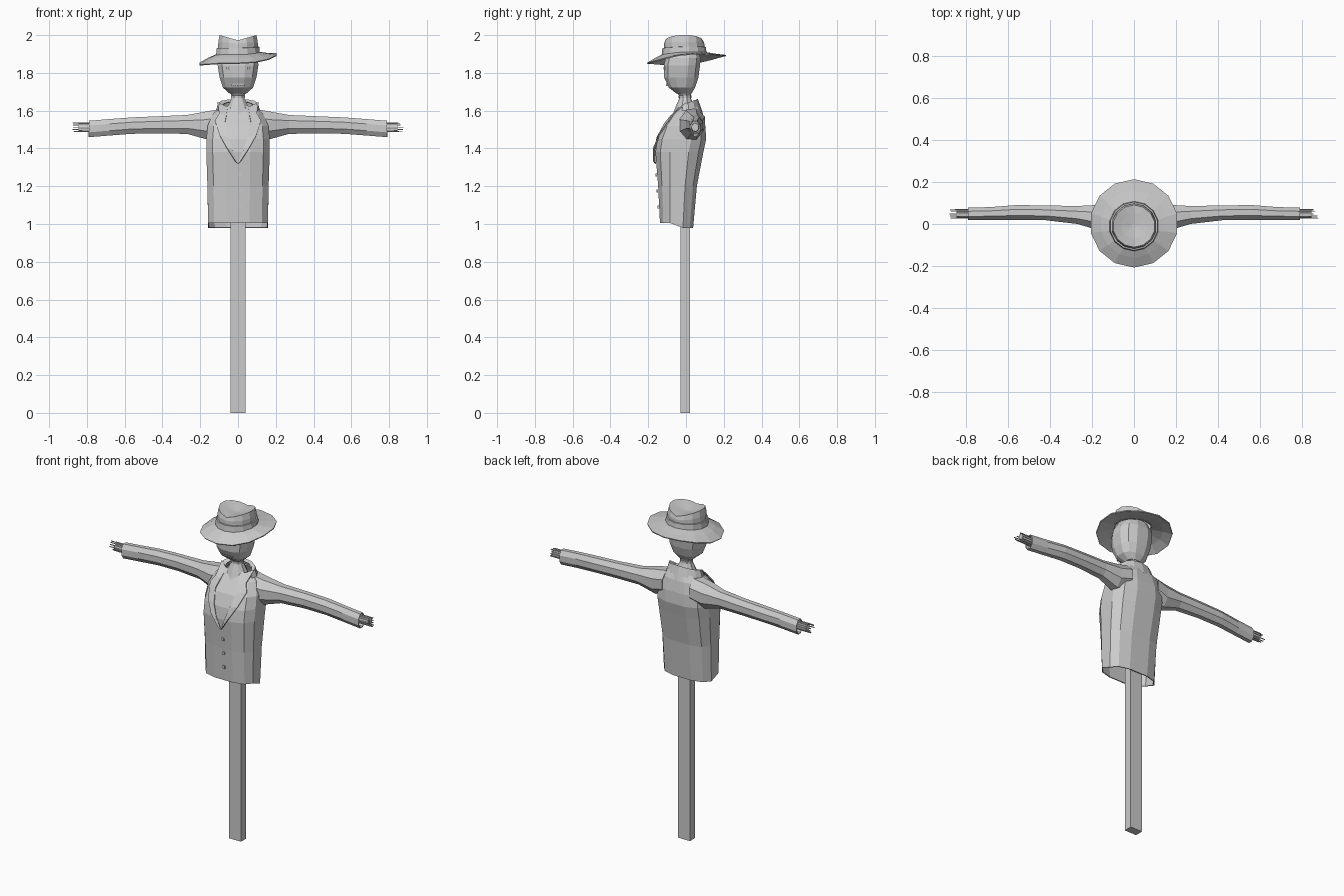
import bpy, bmesh, math, random
from mathutils import Vector
from mathutils.bvhtree import BVHTree

if "Cube" in bpy.data.objects:
    bpy.data.objects.remove(bpy.data.objects["Cube"])

random.seed(4)
grey = bpy.data.materials.new("plain grey")
grey.diffuse_color = (0.6, 0.6, 0.6, 1)
grey.use_nodes = True
grey.node_tree.nodes["Principled BSDF"].inputs["Base Color"].default_value = grey.diffuse_color


def finish(name, bm, thick=0):
    bmesh.ops.recalc_face_normals(bm, faces=bm.faces)
    me = bpy.data.meshes.new(name)
    bm.to_mesh(me)
    bm.free()
    me.materials.append(grey)
    ob = bpy.data.objects.new(name, me)
    bpy.context.collection.objects.link(ob)
    if thick:
        mod = ob.modifiers.new("thickness", 'SOLIDIFY')
        mod.thickness = thick
    return ob


def loft(rings, cap_start=False, cap_end=False, closed=True):
    """Bridge a list of point rings with quads."""
    bm = bmesh.new()
    vs = [[bm.verts.new(p) for p in r] for r in rings]
    n = len(vs[0])
    for a, b in zip(vs, vs[1:]):
        for i in range(n if closed else n - 1):
            j = (i + 1) % n
            bm.faces.new((a[i], a[j], b[j], b[i]))
    if cap_start:
        bm.faces.new(vs[0])
    if cap_end:
        bm.faces.new(vs[-1])
    return bm


def oval(n, hx, y0, y1, z, power=1.0, cx=0):
    """Horizontal rounded ring; power under 1 makes it boxier."""
    pts = []
    for i in range(n):
        a = 2 * math.pi * (i + 0.5) / n
        c, s = math.cos(a), math.sin(a)
        pts.append(Vector((cx + hx * math.copysign(abs(c) ** power, c),
                           (y0 + y1) / 2 + (y1 - y0) / 2 * math.copysign(abs(s) ** power, s), z)))
    return pts


def box(bm, centre, size):
    r = bmesh.ops.create_cube(bm, size=1)
    for v in r["verts"]:
        v.co = Vector(centre) + Vector([v.co[k] * size[k] for k in range(3)])


# Pole
bm = bmesh.new()
box(bm, (0, -0.005, 0.8), (0.08, 0.05, 1.6))
finish("pole", bm)

# Coat body: half width, front, back, height
body = [(0.162, -0.14, 0.04, 1.00), (0.166, -0.15, 0.06, 1.20), (0.172, -0.165, 0.095, 1.38),
        (0.172, -0.155, 0.11, 1.45), (0.165, -0.125, 0.105, 1.52), (0.135, -0.07, 0.09, 1.585),
        (0.085, -0.035, 0.07, 1.625)]
rings = [oval(12, hx, y0, y1, z, 0.72) for hx, y0, y1, z in body]
for p in rings[0]:  # uneven hem, lower at the back corners
    p.z += -0.02 if p.y > -0.05 and abs(p.x) > 0.06 else 0.005
bm = loft(rings, cap_end=True)
tree = BVHTree.FromBMesh(bm)
bm.faces.ensure_lookup_table()
top = max(bm.faces, key=lambda f: f.calc_center_median().z)
bmesh.ops.delete(bm, geom=[top], context='FACES_ONLY')
finish("coat_body", bm, 0.006)


def on_front(x, z, lift):
    """Point on the front of the coat, raised a little."""
    hit = tree.ray_cast(Vector((x, -1, z)), Vector((0, 1, 0)))[0]
    return Vector((x, (hit.y if hit else -0.03) - lift, z))


# Sleeves: x, centre y, centre z, half depth, half height
arm = [(0.09, 0.03, 1.54, 0.075, 0.075), (0.165, 0.03, 1.522, 0.066, 0.08),
       (0.27, 0.043, 1.527, 0.046, 0.054), (0.42, 0.053, 1.525, 0.038, 0.049),
       (0.56, 0.055, 1.521, 0.038, 0.047), (0.68, 0.05, 1.512, 0.033, 0.047),
       (0.79, 0.048, 1.503, 0.032, 0.047)]
for side, label in ((1, "left"), (-1, "right")):
    def tube(sections, n):
        return [[Vector((side * x, cy + ry * math.cos(a), cz + rz * math.sin(a)))
                 for a in [2 * math.pi * (i + 0.5) / n for i in range(n)]]
                for x, cy, cz, ry, rz in sections]
    finish(label + "_sleeve", loft(tube(arm, 8)), 0.005)

    # Straw hand: a bound bundle with loose stalks
    finish(label + "_hand", loft(tube([(0.70, 0.048, 1.51, 0.022, 0.024),
                                       (0.845, 0.048, 1.512, 0.02, 0.023)], 7), cap_end=True))
    bm = bmesh.new()
    for i in range(12):
        a = 2 * math.pi * i / 12
        length = random.uniform(0.09, 0.125)
        box(bm, (side * (0.755 + length / 2), 0.048 + 0.021 * math.cos(a), 1.512 + 0.024 * math.sin(a)),
            (length, 0.004, 0.004))
    finish(label + "_straw", bm)

    # Lapel laid on the coat front: inner x, outer x, height
    lapel = [(0.0, 0.012, 1.32), (0.028, 0.058, 1.39), (0.052, 0.098, 1.46),
             (0.07, 0.122, 1.535), (0.062, 0.10, 1.575)]
    rows = []
    for xi, xo, z in lapel:
        rows.append([on_front(side * xi, z, 0.008), on_front(side * xo, z + 0.012, 0.016)])
    rows.append([Vector((side * 0.055, -0.03, 1.62)), Vector((side * 0.108, 0.0, 1.645))])
    finish(label + "_lapel", loft(rows, closed=False), 0.006)

# Standing collar round the back of the neck
def collar_ring(hx, hy, z, rise):
    return [Vector((hx * math.cos(a), 0.005 + hy * math.sin(a), z + rise * math.sin(a)))
            for a in [math.pi * (-0.12 + 1.24 * i / 8) for i in range(9)]]
finish("collar", loft([collar_ring(0.125, 0.085, 1.575, 0.01), collar_ring(0.105, 0.058, 1.64, 0.022),
                       collar_ring(0.082, 0.045, 1.63, 0.02)], closed=False), 0.005)

# Front overlap and buttons
zs = [1.01, 1.1, 1.2, 1.3, 1.335]
finish("coat_overlap", loft([[on_front(-0.015, z, 0.004), on_front(0.025, z, 0.004)] for z in zs],
                            closed=False))
bm = bmesh.new()
for z in (1.09, 1.175, 1.26):
    box(bm, on_front(0.01, z, 0.006), (0.016, 0.008, 0.016))
finish("buttons", bm)

# Neck cloth, gathered under a tie
neck = [(0.075, -0.075, 0.06, 1.57), (0.058, -0.055, 0.045, 1.62), (0.034, -0.035, 0.025, 1.668),
        (0.034, -0.035, 0.025, 1.678), (0.045, -0.048, 0.03, 1.695)]
finish("neck", loft([oval(10, *r) for r in neck]))
finish("neck_tie", loft([oval(10, 0.038, -0.04, 0.03, z) for z in (1.666, 1.68)], True, True))

# Sack head
head = [(0.045, -0.05, 0.03, 1.69), (0.082, -0.093, 0.05, 1.722), (0.1, -0.118, 0.068, 1.775),
        (0.111, -0.12, 0.077, 1.84), (0.108, -0.11, 0.08, 1.88), (0.08, -0.08, 0.06, 1.93)]
finish("head", loft([oval(12, hx, y0, y1, z, 0.8) for hx, y0, y1, z in head], True, True))

# Stitched eyes and mouth
bm = bmesh.new()
for s in (-1, 1):
    for k in range(3):
        box(bm, (s * (0.035 + 0.012 * k), -0.116, 1.825), (0.004, 0.008, 0.012))
for k in range(-3, 4):
    box(bm, (0.011 * k, -0.1, 1.737), (0.003, 0.01, 0.014))
box(bm, (0, -0.1, 1.737), (0.075, 0.008, 0.003))
finish("face_stitches", bm)

# Hat: tilted floppy brim, band, pinched crown
N = 14
def hat_ring(r, cy, height):
    return [Vector((r * math.cos(a), cy + r * math.sin(a), height(a)))
            for a in [2 * math.pi * (i + 0.5) / N for i in range(N)]]
def tilt(z, t):
    return lambda a: z + t * (math.cos(a) + math.sin(a)) + 0.3 * t * math.cos(3 * a)
finish("hat_brim", loft([hat_ring(0.105, -0.01, tilt(1.908, 0.004)), hat_ring(0.16, 0, tilt(1.891, 0.01)),
                         hat_ring(0.21, 0.003, tilt(1.874, 0.021))]), 0.006)
finish("hat_band", loft([hat_ring(0.119, -0.01, tilt(1.898, 0.004)), hat_ring(0.115, -0.01, tilt(1.935, 0.003)),
                         hat_ring(0.105, -0.01, tilt(1.936, 0.003))]))
def pinch(low, rise):
    return lambda a: low + rise * abs(math.cos(a))
crown = [hat_ring(0.109, -0.01, tilt(1.90, 0.003)), hat_ring(0.107, -0.01, pinch(1.955, 0.01)),
         hat_ring(0.1, -0.01, pinch(1.972, 0.029)), hat_ring(0.06, -0.008, pinch(1.972, 0.012)),
         hat_ring(0.01, -0.008, lambda a: 1.968)]
finish("hat_crown", loft(crown, cap_end=True))
